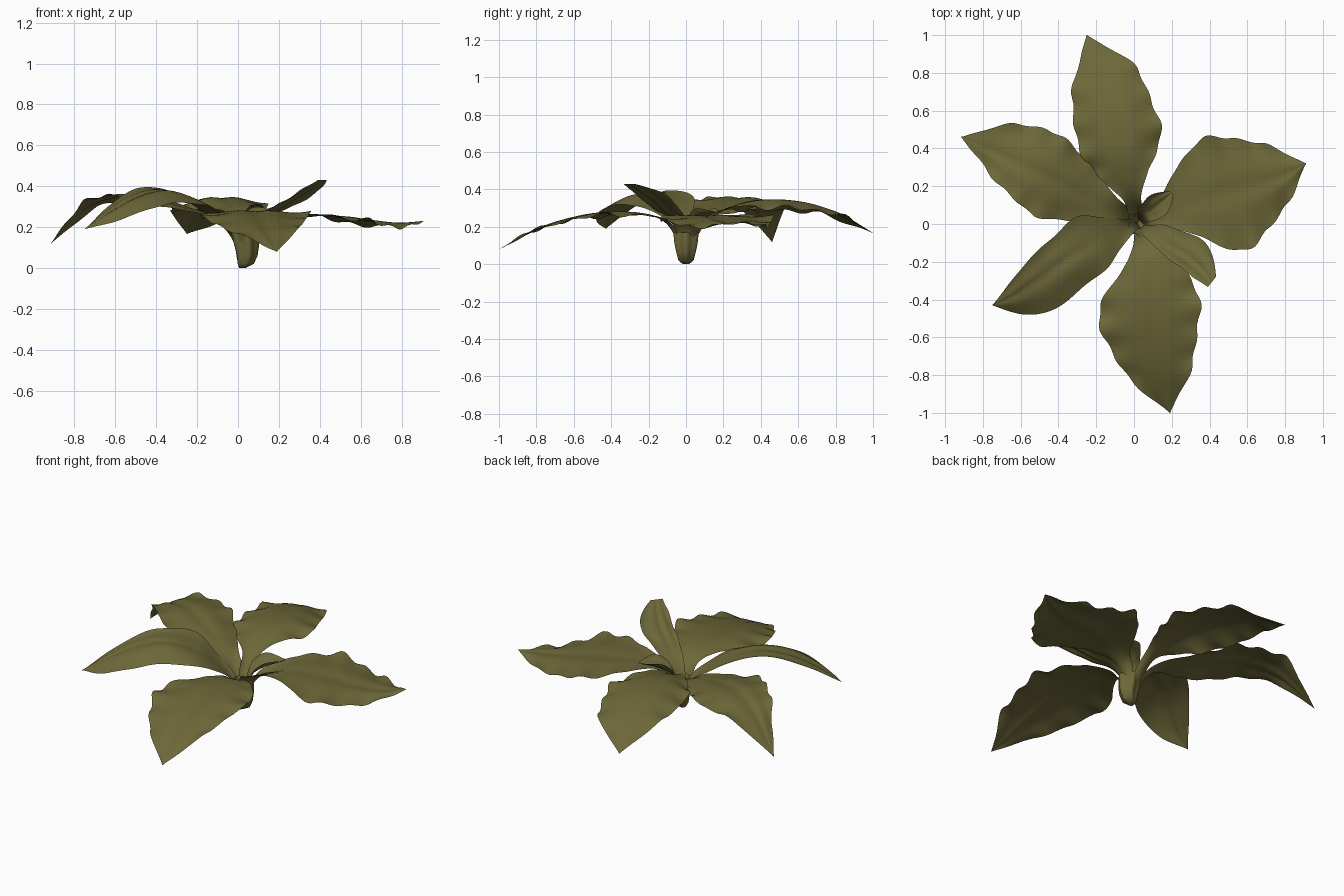
import bpy, bmesh, math
from mathutils import Vector

green = bpy.data.materials.new("olive_leaf")
green.diffuse_color = (0.153, 0.138, 0.041, 1)


def finish(bm, name):
    bmesh.ops.recalc_face_normals(bm, faces=bm.faces)
    if sum(f.normal.z for f in bm.faces) < 0 and name != "stem_sheath":
        bmesh.ops.reverse_faces(bm, faces=bm.faces)
    me = bpy.data.meshes.new(name)
    bm.to_mesh(me)
    bm.free()
    me.materials.append(green)
    for p in me.polygons:
        p.use_smooth = True
    ob = bpy.data.objects.new(name, me)
    bpy.context.collection.objects.link(ob)


def spline(rows, t):
    """Catmull-Rom through rows of any length, t in 0..1."""
    n = len(rows) - 1
    i = min(int(t * n), n - 1)
    u = t * n - i
    p0, p1, p2, p3 = (rows[max(0, min(n, k))] for k in (i - 1, i, i + 1, i + 2))
    return [0.5 * (2 * b + (c - a) * u + (2 * a - 5 * b + 4 * c - d) * u * u
                   + (3 * b - a - 3 * c + d) * u ** 3)
            for a, b, c, d in zip(p0, p1, p2, p3)]


def leaf(name, rows, ripple=0.011, waves=8, phase=0.0, steps=64, cols=8):
    """rows: midrib x, y, z, left width, right width, left edge lift, right edge lift."""
    axis = Vector(rows[-1][:2]) - Vector(rows[0][:2])
    axis.normalize()
    side = Vector((-axis.y, axis.x, 0))
    bm = bmesh.new()
    grid = []
    for i in range(steps + 1):
        t = i / steps
        x, y, z, wl, wr, ll, lr = spline(rows, t)
        fade = max(0, min(1, (t - 0.35) * 4)) * min(1, (1 - t) * 6)
        line = []
        for j in range(-cols, cols + 1):
            s = j / cols
            w, lift = (wl, ll) if s > 0 else (wr, lr)
            a = 2 * math.pi * waves * t + phase + (1.7 if s > 0 else 0)
            wave = (math.sin(a) + 0.7 * math.sin(a * 0.57 + 1)) * fade * ripple
            crease = 0.006 * math.exp(-(s * 5) ** 2) * fade      # sunken midrib
            pleat = 0.004 * math.sin(abs(s) * 6) * fade          # soft long fold
            pos = Vector((x, y, z)) + side * s * (max(w, 0.002) + 0.7 * wave * abs(s) ** 3)
            pos.z += lift * s * s + wave * abs(s) ** 3 - crease + pleat
            line.append(bm.verts.new(pos))
        grid.append(line)
    for a, b in zip(grid, grid[1:]):
        for j in range(2 * cols):
            bm.faces.new((a[j], a[j + 1], b[j + 1], b[j]))
    finish(bm, name)


# Five large leaves, each running from the stem base out to its tip
leaf("front_leaf", [
    (.03, -.02, .02, .025, .025, .02, .02), (.04, -.06, .15, .04, .04, .03, .03),
    (.05, -.12, .23, .07, .06, .01, .01), (.07, -.22, .27, .16, .13, -.01, -.01),
    (.09, -.40, .28, .25, .28, -.015, -.02), (.11, -.60, .25, .23, .25, 0, -.02),
    (.14, -.80, .185, .16, .16, .01, -.01), (.19, -1.0, .08, 0, 0, 0, 0)])
leaf("right_leaf", [
    (.05, .01, .02, .025, .025, .02, .02), (.08, .03, .15, .04, .04, .03, .03),
    (.15, .05, .225, .07, .07, .02, .02), (.28, .10, .26, .19, .17, .005, .005),
    (.45, .16, .255, .30, .325, 0, -.01), (.62, .20, .235, .27, .25, -.01, -.02),
    (.78, .25, .22, .17, .13, -.02, -.02), (.91, .32, .23, 0, 0, 0, 0)], phase=1)
leaf("back_leaf", [
    (.02, .02, .02, .025, .025, .02, .02), (.01, .06, .15, .04, .04, .03, .03),
    (-.01, .14, .25, .05, .05, .02, .02), (-.04, .25, .31, .12, .12, -.02, 0),
    (-.07, .40, .345, .20, .22, -.055, -.045), (-.11, .60, .335, .22, .21, -.045, -.04),
    (-.17, .80, .275, .15, .17, -.02, -.02), (-.25, 1.0, .167, 0, 0, 0, 0)], phase=2)
leaf("back_left_leaf", [
    (.02, .01, .02, .025, .025, .02, .02), (-.03, .04, .15, .04, .04, .03, .03),
    (-.12, .09, .245, .07, .06, .01, .01), (-.25, .15, .295, .15, .13, -.005, -.02),
    (-.42, .23, .345, .21, .21, -.01, -.03), (-.58, .30, .355, .17, .23, .005, -.03),
    (-.75, .38, .29, .09, .16, 0, .01), (-.915, .46, .12, 0, 0, 0, 0)], phase=3, ripple=.009)
leaf("front_left_leaf", [
    (.02, 0, .02, .025, .025, .02, .02), (-.02, -.01, .15, .04, .04, .03, .03),
    (-.12, -.06, .265, .09, .11, -.005, .01), (-.22, -.11, .335, .15, .17, -.03, .025),
    (-.36, -.19, .38, .17, .14, -.06, .02), (-.50, -.29, .35, .18, .115, -.055, .01),
    (-.64, -.38, .27, .115, .06, -.035, 0), (-.75, -.43, .19, 0, 0, 0, 0)], ripple=.003, waves=5)

# Small rising leaf and the young curled leaf in the middle
leaf("small_leaf", [
    (.04, -.02, .02, .02, .02, .02, .02), (.06, -.03, .15, .03, .03, .02, .02),
    (.12, -.06, .24, .07, .05, .01, .01), (.20, -.12, .29, .10, .06, .01, 0),
    (.28, -.17, .34, .12, .07, .01, 0), (.36, -.24, .39, .09, .06, .01, 0),
    (.41, -.31, .43, .04, .03, 0, 0)], ripple=.003, waves=4)
leaf("young_leaf", [
    (.04, .01, .04, .02, .02, .02, .02), (.05, .04, .18, .04, .04, .03, .03),
    (.09, .07, .23, .06, .06, .05, .05), (.14, .11, .26, .065, .06, .04, .04),
    (.20, .165, .28, .015, .015, 0, 0)], ripple=0)

# Sheath of overlapping stalk bases, gently fluted and widening upward
bm = bmesh.new()
rings = []
for z, r, cx in ((0, .015, .02), (.02, .038, .035), (.06, .048, .042), (.11, .058, .038), (.17, .064, .03)):
    rings.append([bm.verts.new((cx + r * (1 + .12 * math.cos(5 * a)) * math.cos(a),
                                r * (1 + .12 * math.cos(5 * a)) * math.sin(a), z))
                  for a in (2 * math.pi * k / 30 for k in range(30))])
for a, b in zip(rings, rings[1:]):
    for k in range(30):
        bm.faces.new((a[k], a[(k + 1) % 30], b[(k + 1) % 30], b[k]))
bm.faces.new(rings[0][::-1])
finish(bm, "stem_sheath")
